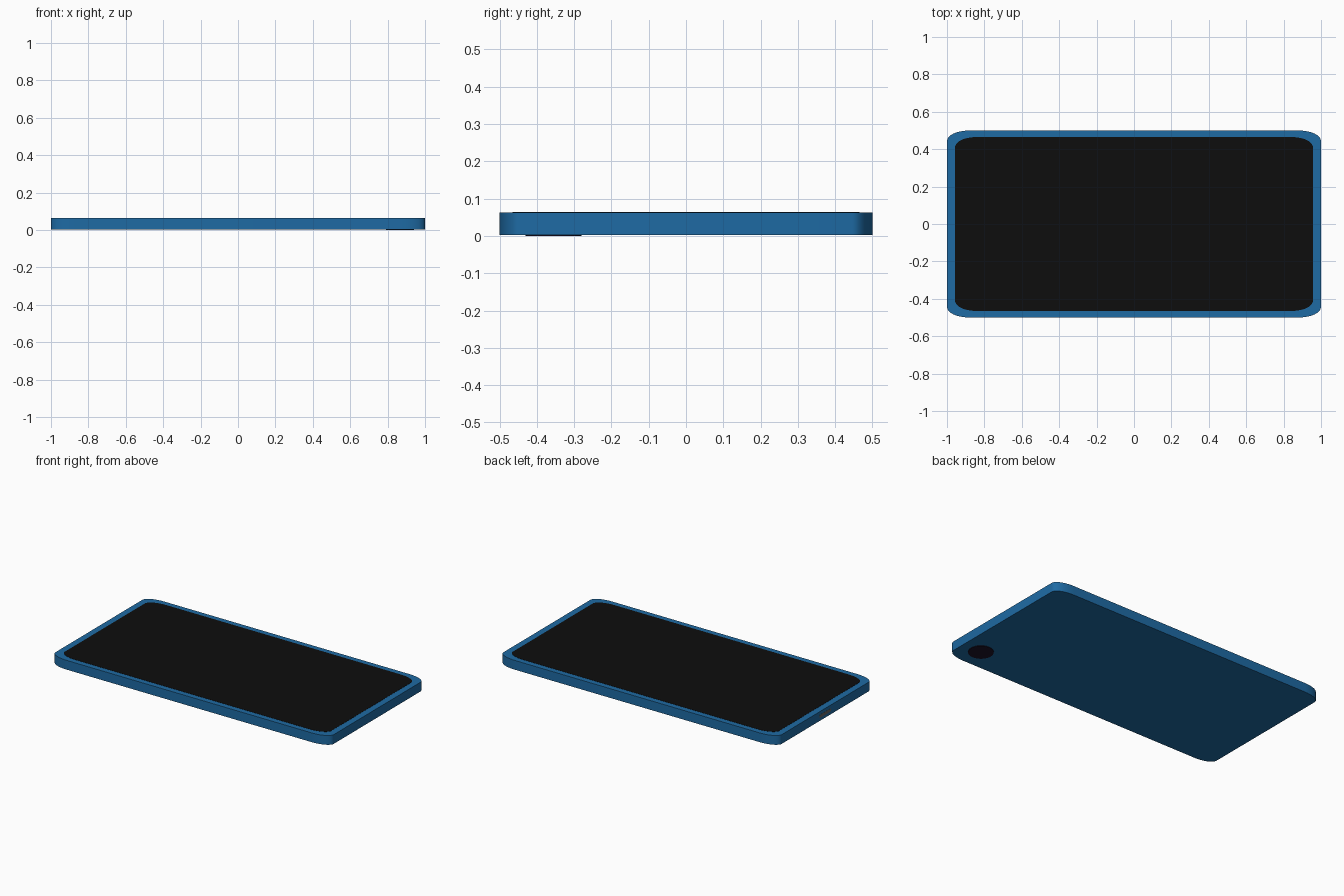
import bpy, bmesh, math
from mathutils import Vector

if "Cube" in bpy.data.objects:
    bpy.data.objects.remove(bpy.data.objects["Cube"])


def material(name, rgb):
    m = bpy.data.materials.new(name)
    m.diffuse_color = (*rgb, 1)
    m.use_nodes = True
    m.node_tree.nodes["Principled BSDF"].inputs["Base Color"].default_value = m.diffuse_color
    return m


def rounded_outline(hx, hy, rx, ry, seg):
    """Rectangle with elliptical corners, counter-clockwise."""
    pts = []
    for i, (sx, sy) in enumerate([(1, 1), (-1, 1), (-1, -1), (1, -1)]):
        for k in range(seg + 1):
            a = math.pi / 2 * (i + k / seg)
            pts.append((sx * (hx - rx) + rx * math.cos(a),
                        sy * (hy - ry) + ry * math.sin(a)))
    return pts


def slab(name, outline, thickness, location, mat, rotation=(0, 0, 0)):
    """Extrude a flat outline upwards by the thickness."""
    bm = bmesh.new()
    face = bm.faces.new([bm.verts.new((x, y, 0)) for x, y in outline])
    ext = bmesh.ops.extrude_face_region(bm, geom=[face])
    top = [v for v in ext["geom"] if isinstance(v, bmesh.types.BMVert)]
    bmesh.ops.translate(bm, verts=top, vec=Vector((0, 0, thickness)))
    bmesh.ops.recalc_face_normals(bm, faces=bm.faces)
    me = bpy.data.meshes.new(name)
    bm.to_mesh(me)
    bm.free()
    me.materials.append(mat)
    ob = bpy.data.objects.new(name, me)
    bpy.context.collection.objects.link(ob)
    ob.location, ob.rotation_euler = location, rotation
    bpy.context.view_layer.objects.active = ob
    bpy.ops.object.select_all(action='DESELECT')
    ob.select_set(True)
    bpy.ops.object.shade_smooth_by_angle(angle=math.radians(35))
    return ob


blue = material("blue_shell", (0.013, 0.145, 0.37))
black = material("black_glass", (0.004, 0.004, 0.004))
lens_dark = material("dark_lens", (0.012, 0.006, 0.02))
grey = material("port_metal", (0.12, 0.12, 0.12))

# Shell
slab("body", rounded_outline(0.999, 0.5, 0.12, 0.055, 10), 0.06,
     (0, 0, 0.003), blue)
# Glass panel on the top face
slab("screen", rounded_outline(0.957, 0.465, 0.115, 0.055, 10), 0.003,
     (0, 0, 0.061), black)
# Round camera lens under the body
slab("camera_lens", rounded_outline(0.075, 0.075, 0.075, 0.075, 8), 0.006,
     (0.865, -0.355, 0), lens_dark)
# Charging port in the middle of the left end
slab("charging_port", rounded_outline(0.01, 0.06, 0.009, 0.009, 5), 0.01,
     (-0.99, 0, 0.032), grey, (0, -math.pi / 2, 0))
